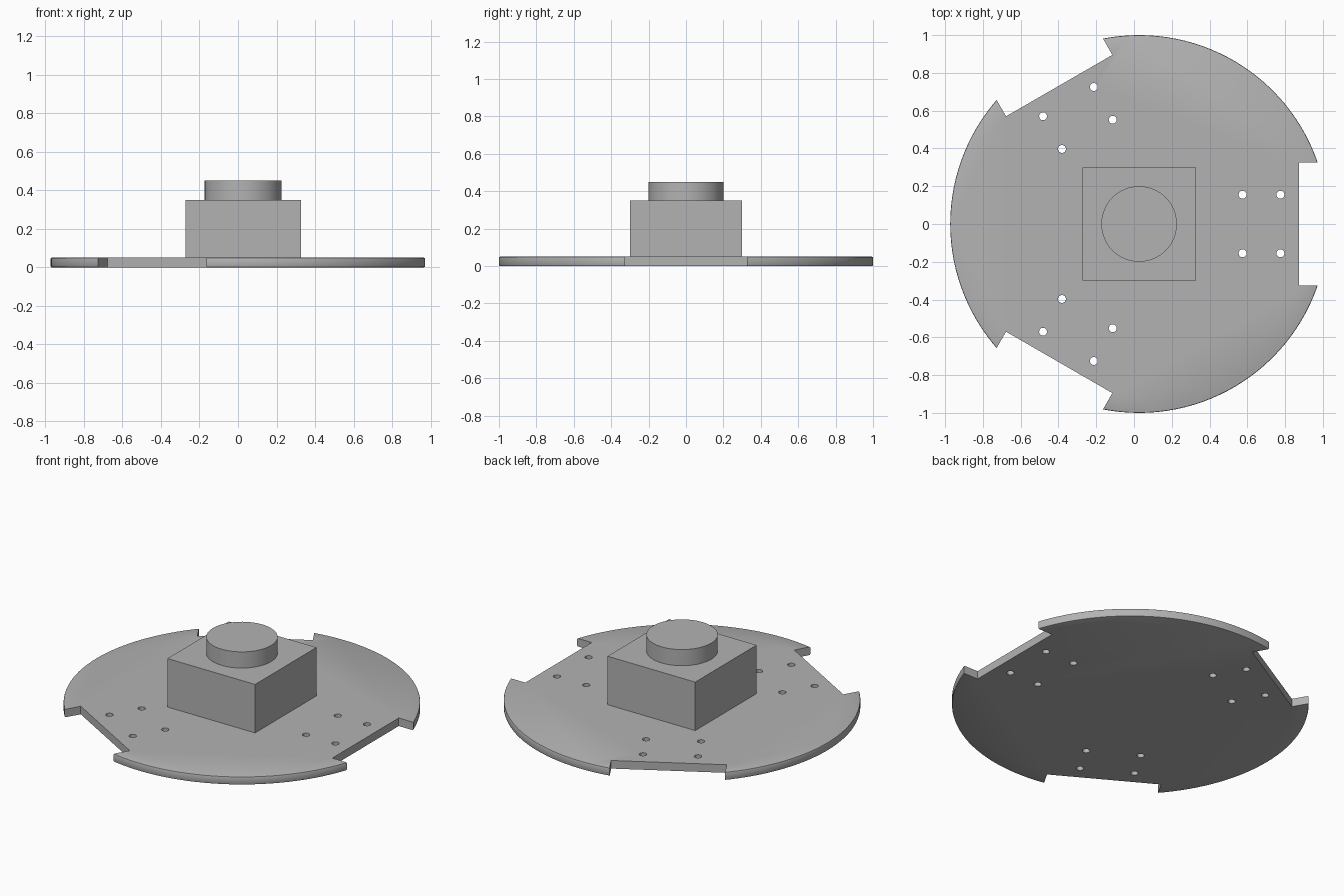
import bpy
import bmesh
from math import radians, cos, sin
from mathutils import Matrix, Vector

if "Cube" in bpy.data.objects:
    bpy.data.objects.remove(bpy.data.objects["Cube"], do_unlink=True)

CX = 0.027          # disc centre in x
THICK = 0.05        # plate thickness

grey = bpy.data.materials.new("grey")
grey.use_nodes = True
colour = (0.45, 0.45, 0.45, 1)
grey.diffuse_color = colour
grey.node_tree.nodes["Principled BSDF"].inputs["Base Color"].default_value = colour


def add_box(bm, centre, size, turn=Matrix()):
    m = turn @ Matrix.Translation(centre) @ Matrix.Diagonal((*size, 1))
    bmesh.ops.create_cube(bm, size=1, matrix=m)


def add_cylinder(bm, centre, radius, height, sides, turn=Matrix()):
    bmesh.ops.create_cone(bm, cap_ends=True, segments=sides, radius1=radius,
                          radius2=radius, depth=height,
                          matrix=turn @ Matrix.Translation(centre))


def finish(bm, name):
    mesh = bpy.data.meshes.new(name)
    bm.to_mesh(mesh)
    bm.free()
    mesh.materials.append(grey)
    ob = bpy.data.objects.new(name, mesh)
    ob.location.x = CX
    bpy.context.collection.objects.link(ob)
    return ob


def smooth(ob):
    bpy.ops.object.select_all(action='DESELECT')
    ob.select_set(True)
    bpy.context.view_layer.objects.active = ob
    bpy.ops.object.shade_smooth_by_angle(angle=radians(30))


# Round base plate with a slightly eased rim
bm = bmesh.new()
add_cylinder(bm, (0, 0, THICK / 2), 1, THICK, 128)
rim = [e for e in bm.edges if abs(e.verts[0].co.z - e.verts[1].co.z) < 1e-5]
bmesh.ops.bevel(bm, geom=rim, offset=0.006, segments=2, profile=0.5, affect='EDGES')
plate = finish(bm, "base_plate")

# Three wheel notches, each with four mounting holes
bm = bmesh.new()
for k in range(3):
    turn = Matrix.Rotation(radians(120 * k), 4, 'Z')
    add_box(bm, (1.046, 0, 0), (0.4, 0.65, 0.4), turn)
    for x in (0.548, 0.748):
        for y in (-0.155, 0.155):
            add_cylinder(bm, (x, y, 0), 0.021, 0.4, 24, turn)
cutter = finish(bm, "notch_and_hole_cutter")
cutter.hide_render = True

cut = plate.modifiers.new("cut", 'BOOLEAN')
cut.operation = 'DIFFERENCE'
cut.solver = 'EXACT'
cut.object = cutter
bpy.context.view_layer.objects.active = plate
bpy.ops.object.modifier_apply(modifier="cut")
bpy.data.objects.remove(cutter, do_unlink=True)
smooth(plate)

# Square housing in the middle
bm = bmesh.new()
add_box(bm, (0, 0, 0.2), (0.6, 0.6, 0.3))
finish(bm, "housing")

# Round turret on the housing
bm = bmesh.new()
add_cylinder(bm, (0, 0, 0.4), 0.2, 0.1, 64)
smooth(finish(bm, "turret"))
